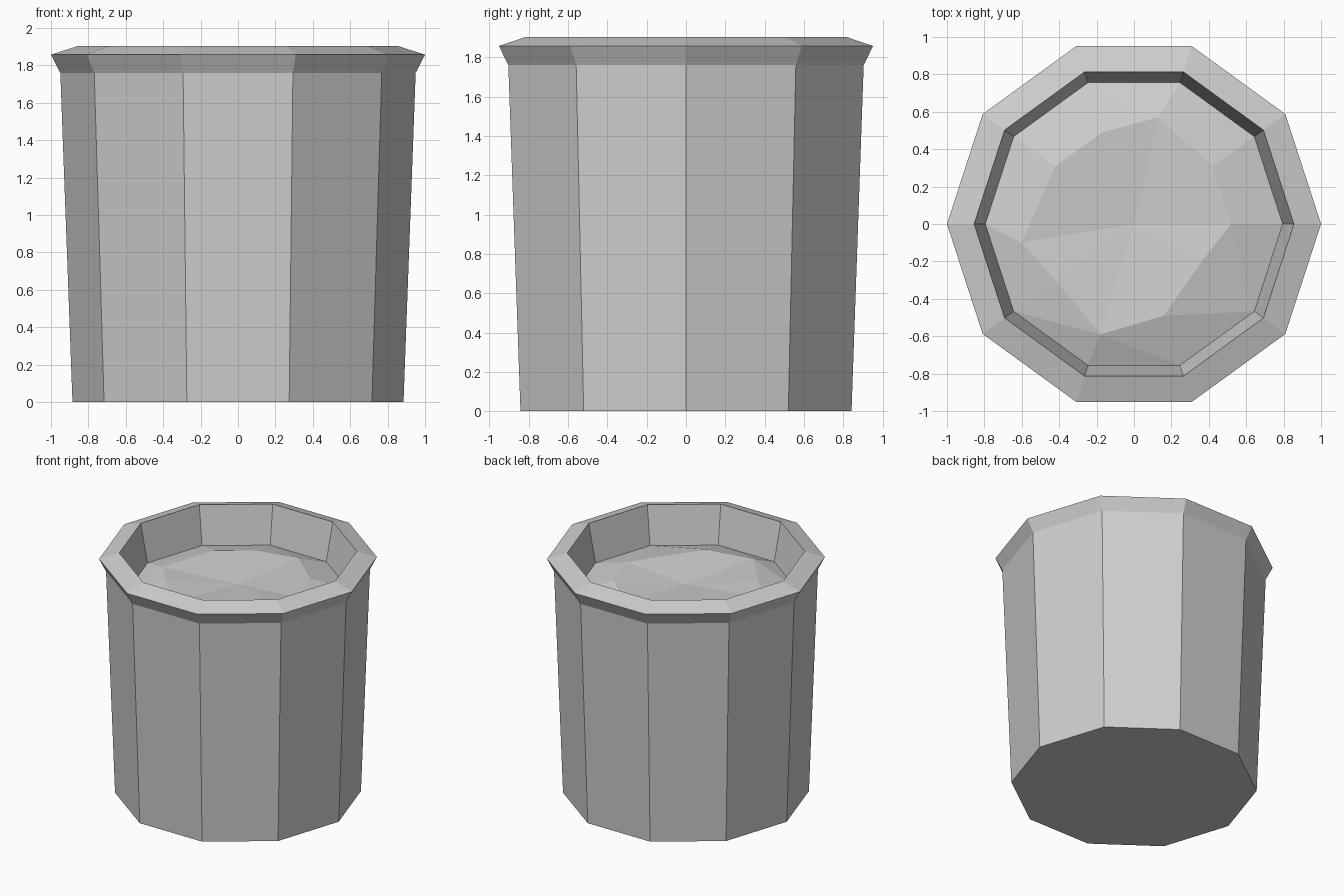
import bpy
import bmesh
from math import cos, sin, tau

SIDES = 10

cube = bpy.data.objects.get("Cube")
if cube:
    bpy.data.objects.remove(cube, do_unlink=True)

# Single flat grey
grey = bpy.data.materials.new("plain grey")
grey.use_nodes = True
colour = (0.62, 0.62, 0.62, 1)
grey.diffuse_color = colour
grey.node_tree.nodes["Principled BSDF"].inputs["Base Color"].default_value = colour


def ring(bm, radius, z):
    """A level ten-sided ring with a corner on +x."""
    return [bm.verts.new((radius * cos(tau * i / SIDES),
                          radius * sin(tau * i / SIDES), z))
            for i in range(SIDES)]


def bridge(bm, low, high):
    for i in range(SIDES):
        j = (i + 1) % SIDES
        bm.faces.new((low[i], low[j], high[j], high[i]))


def finish(bm, name):
    mesh = bpy.data.meshes.new(name)
    bm.to_mesh(mesh)
    bm.free()
    mesh.materials.append(grey)
    obj = bpy.data.objects.new(name, mesh)
    bpy.context.collection.objects.link(obj)
    return obj


SOIL_R, SOIL_Z = 0.795, 1.605

# Pot: tapered wall, flared lip, bevelled rim and inner wall
profile = [(0.885, 0), (0.95, 1.76), (1.0, 1.857), (0.855, 1.904), (SOIL_R, SOIL_Z)]
bm = bmesh.new()
rings = [ring(bm, r, z) for r, z in profile]
for low, high in zip(rings, rings[1:]):
    bridge(bm, low, high)
bm.faces.new(rings[0][::-1])
finish(bm, "pot")

# Soil: uneven raised ridge that dips towards the middle
ridge = [(0.52, 0, 0.08), (0.42, 0.31, 0.08), (0.13, 0.57, 0.07), (-0.17, 0.49, 0.08),
         (-0.42, 0.31, 0.08), (-0.60, -0.10, 0.06), (-0.42, -0.30, 0.07),
         (-0.18, -0.59, 0.07), (0.16, -0.49, 0.09), (0.37, -0.19, 0.09)]
bm = bmesh.new()
edge = ring(bm, SOIL_R, SOIL_Z)
crest = [bm.verts.new((x, y, SOIL_Z + h)) for x, y, h in ridge]
middle = bm.verts.new((0, 0, SOIL_Z + 0.045))
bridge(bm, edge, crest)
for i in range(SIDES):
    bm.faces.new((crest[i], crest[(i + 1) % SIDES], middle))
bmesh.ops.triangulate(bm, faces=bm.faces[:])
finish(bm, "soil")
